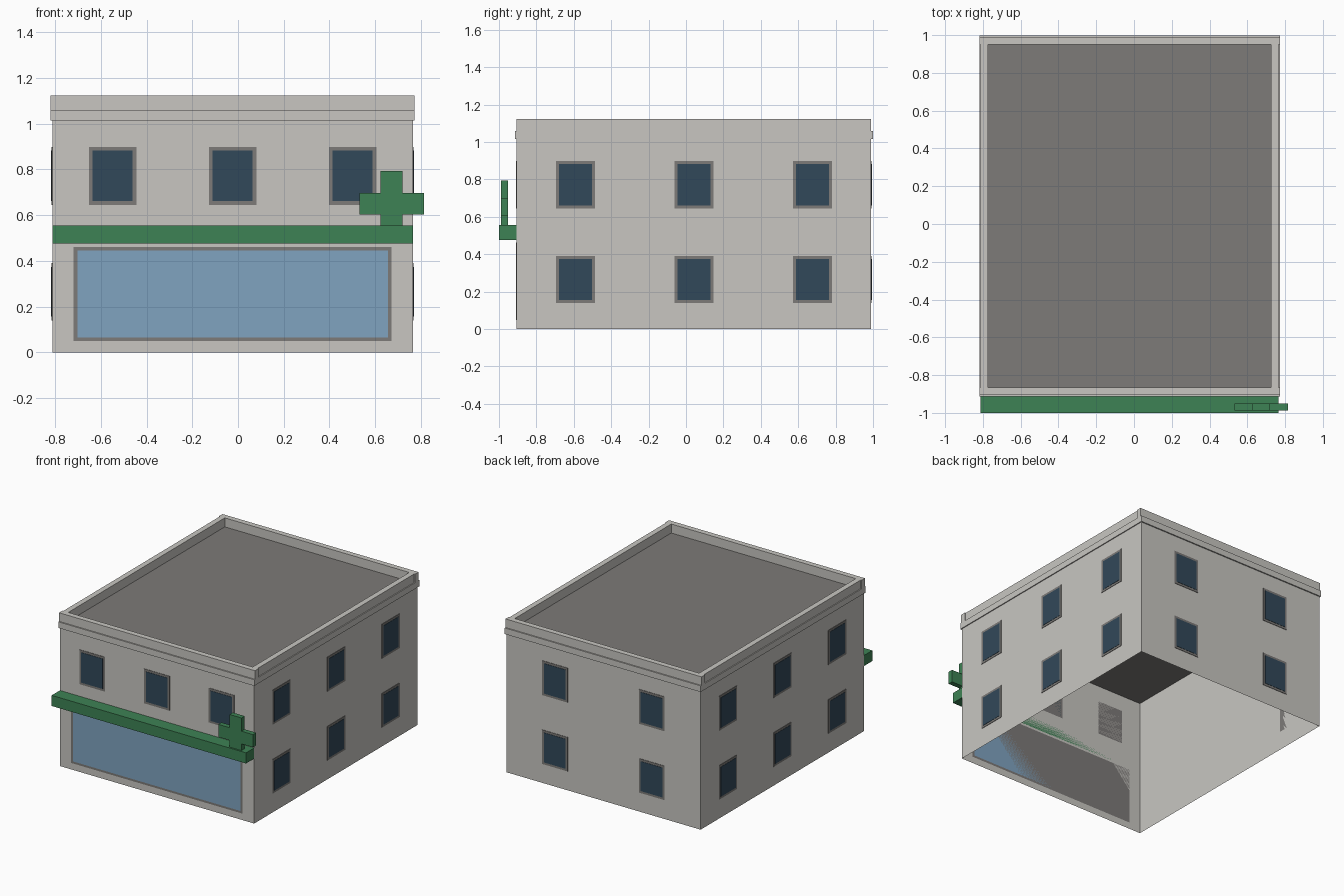
import bpy, bmesh
from mathutils import Vector

if "Cube" in bpy.data.objects:
    bpy.data.objects.remove(bpy.data.objects["Cube"])


def material(name, rgb):
    m = bpy.data.materials.new(name)
    m.diffuse_color = (*rgb, 1)
    m.use_nodes = True
    m.node_tree.nodes["Principled BSDF"].inputs["Base Color"].default_value = m.diffuse_color
    return m


STONE = material("pale stone", (0.578, 0.565, 0.535))
GREY = material("roof grey", (0.205, 0.197, 0.188))
GREEN = material("sign green", (0.048, 0.223, 0.089))
DARK = material("dark glass", (0.031, 0.065, 0.100))
BLUE = material("shop glass", (0.216, 0.367, 0.527))

# Wall limits and heights
X0, X1, Y0, Y1 = -0.812, 0.765, -0.905, 0.99
EAVE, STEP, TOP = 1.015, 1.06, 1.123
CX = (X0 + X1) / 2


def finish(name, bm, mat):
    bmesh.ops.recalc_face_normals(bm, faces=bm.faces)
    me = bpy.data.meshes.new(name)
    bm.to_mesh(me)
    bm.free()
    me.materials.append(mat)
    ob = bpy.data.objects.new(name, me)
    bpy.context.collection.objects.link(ob)
    return ob


def box(name, lo, hi, mat, open_ends=False):
    bm = bmesh.new()
    bmesh.ops.create_cube(bm, size=1)
    lo, hi = Vector(lo), Vector(hi)
    for v in bm.verts:
        v.co = (lo + hi) / 2 + v.co * (hi - lo)
    if open_ends:
        bm.normal_update()
        ends = [f for f in bm.faces if abs(f.normal.z) > 0.9]
        bmesh.ops.delete(bm, geom=ends, context='FACES')
    return finish(name, bm, mat)


# Plate lying on a wall; c is the centre along the wall
def plate(name, side, c, w, z0, z1, depth, mat):
    a, b = c - w / 2, c + w / 2
    lo, hi = {
        "front": ((a, Y0 - depth, z0), (b, Y0, z1)),
        "back": ((a, Y1, z0), (b, Y1 + depth, z1)),
        "left": ((X0 - depth, a, z0), (X0, b, z1)),
        "right": ((X1, a, z0), (X1 + depth, b, z1)),
    }[side]
    box(name, lo, hi, mat)


def window(name, side, c, w, z0, z1, glass):
    t = 0.016
    plate(name + "_frame", side, c, w, z0, z1, 0.003, GREY)
    plate(name + "_glass", side, c, w - 2 * t, z0 + t, z1 - t, 0.005, glass)


# Hollow wall shell, open underneath, and roof slab
box("walls", (X0, Y0, 0), (X1, Y1, EAVE), STONE, open_ends=True)
box("roof", (X0, Y0, EAVE), (X1, Y1, STEP - 0.003), GREY)

# Cornice band around the eaves
E, F = 0.007, 0.009
for name, lo, hi in (
        ("cornice_front", (X0 - E, Y0 - F, EAVE), (X1 + E, Y0, STEP)),
        ("cornice_back", (X0 - E, Y1, EAVE), (X1 + E, Y1 + F, STEP)),
        ("cornice_left", (X0 - E, Y0, EAVE), (X0, Y1, STEP)),
        ("cornice_right", (X1, Y0, EAVE), (X1 + E, Y1, STEP))):
    box(name, lo, hi, STONE)

# Parapet: front and back run full width, sides sit slightly inset
P = 0.04
for name, lo, hi in (
        ("parapet_front", (X0 - E, Y0, STEP - 0.01), (X1 + E, Y0 + P, TOP)),
        ("parapet_back", (X0 - E, Y1 - P, STEP - 0.01), (X1 + E, Y1, TOP)),
        ("parapet_left", (X0, Y0 + P, STEP - 0.01), (X0 + P, Y1 - P, TOP)),
        ("parapet_right", (X1 - P, Y0 + P, STEP - 0.01), (X1, Y1 - P, TOP))):
    box(name, lo, hi, STONE)

# Windows: upper row on the front, two rows on the other sides
ROWS = {"lower": (0.14, 0.39), "upper": (0.645, 0.898)}
COLUMNS = {
    "front": (CX - 0.525, CX, CX + 0.525),
    "back": (CX - 0.393, CX + 0.393),
    "left": (-0.591, 0.043, 0.676),
    "right": (-0.591, 0.043, 0.676),
}
for side, centres in COLUMNS.items():
    for row, (z0, z1) in ROWS.items():
        if side == "front" and row == "lower":
            continue
        for i, c in enumerate(centres):
            window(f"{side}_{row}_window_{i + 1}", side, c, 0.207, z0, z1, DARK)

# Wide shop window
window("shop_window", "front", CX, 1.39, 0.049, 0.462, BLUE)

# Green sign board and cross sign standing on it
box("sign_board", (X0, -1.0, 0.477), (X1, Y0, 0.555), GREEN)
a, b, c, d = 0.532, 0.624, 0.72, 0.814
e, f, g, h = 0.555, 0.604, 0.697, 0.794
outline = [(b, e), (c, e), (c, f), (d, f), (d, g), (c, g),
           (c, h), (b, h), (b, g), (a, g), (a, f), (b, f)]
bm = bmesh.new()
face = bm.faces.new([bm.verts.new((x, -0.988, z)) for x, z in outline])
out = bmesh.ops.extrude_face_region(bm, geom=[face], use_keep_orig=True)
bmesh.ops.translate(bm, vec=(0, 0.037, 0),
                    verts=[v for v in out["geom"] if isinstance(v, bmesh.types.BMVert)])
finish("cross_sign", bm, GREEN)
